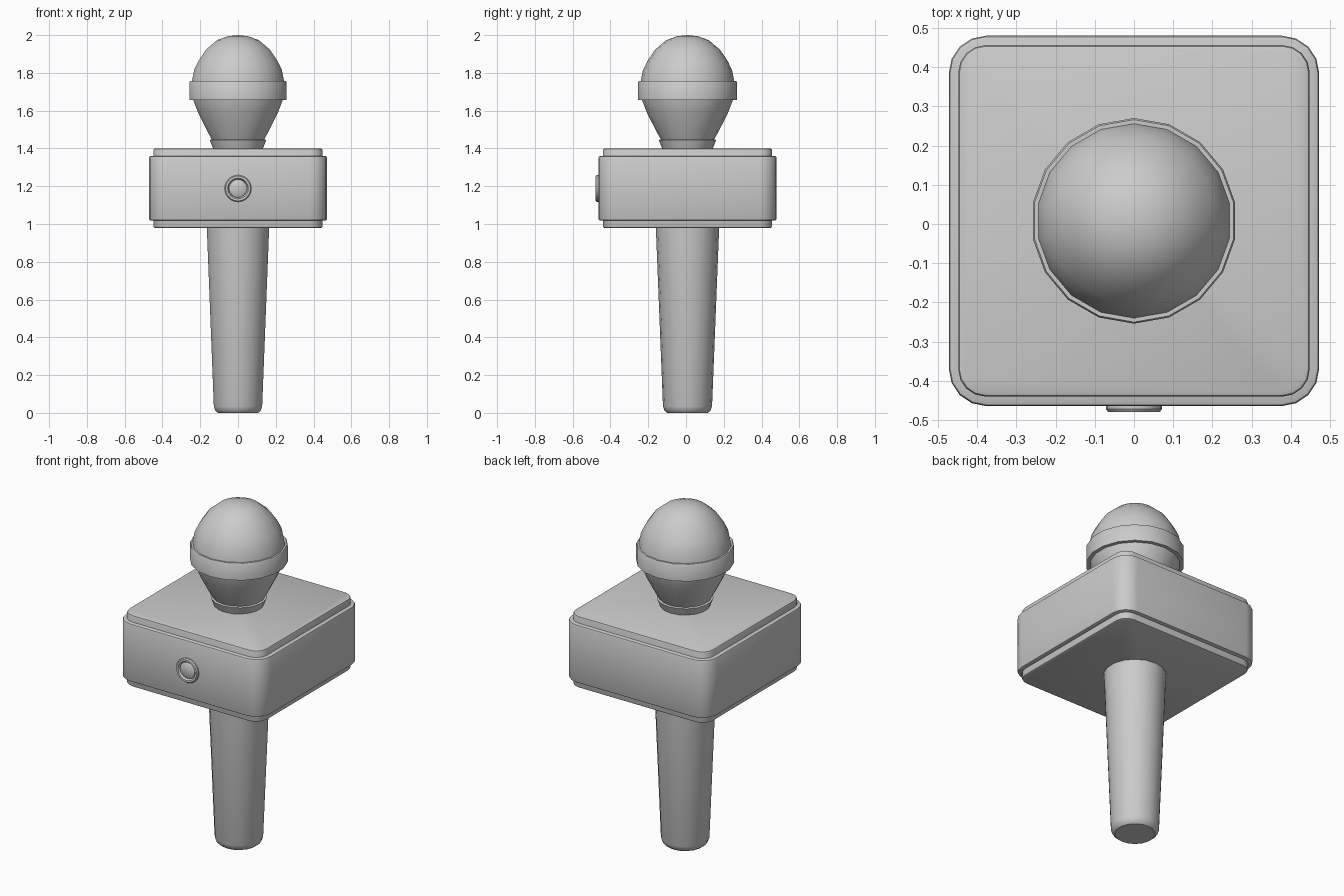
import bpy, bmesh, math
from mathutils import Matrix

if "Cube" in bpy.data.objects:
    bpy.data.objects.remove(bpy.data.objects["Cube"])

CY = 0.008  # the body sits slightly behind the button


def finish(name, bm, angle=35):
    bmesh.ops.recalc_face_normals(bm, faces=bm.faces)
    me = bpy.data.meshes.new(name)
    bm.to_mesh(me)
    bm.free()
    ob = bpy.data.objects.new(name, me)
    bpy.context.collection.objects.link(ob)
    bpy.ops.object.select_all(action='DESELECT')
    ob.select_set(True)
    bpy.context.view_layer.objects.active = ob
    bpy.ops.object.shade_smooth_by_angle(angle=math.radians(angle))
    return ob


def lathe(name, profile, n=18, matrix=None, closed=False, angle=35):
    """Revolve (radius, height) points around z; one vertex points to +y."""
    bm = bmesh.new()
    rings = []
    for r, z in profile:
        if r < 1e-6:
            rings.append([bm.verts.new((0, 0, z))] * n)
        else:
            a = [math.pi / 2 + 2 * math.pi * i / n for i in range(n)]
            rings.append([bm.verts.new((r * math.cos(t), r * math.sin(t), z)) for t in a])
    pairs = list(zip(rings, rings[1:]))
    if closed:
        pairs.append((rings[-1], rings[0]))
    for lo, hi in pairs:
        for i in range(n):
            j = (i + 1) % n
            loop = list(dict.fromkeys((lo[i], lo[j], hi[j], hi[i])))
            bm.faces.new(loop)
    bm.transform(matrix or Matrix.Translation((0, CY, 0)))
    return finish(name, bm, angle)


def rounded_slab(name, half, radius, z0, z1, edge, segs=4):
    """Square slab with rounded corners and softened top and bottom rims."""
    bm = bmesh.new()
    rings = []
    for inset, z in ((edge, z0), (edge * .3, z0 + edge * .3), (0, z0 + edge),
                     (0, z1 - edge), (edge * .3, z1 - edge * .3), (edge, z1)):
        c, r, ring = half - radius, radius - inset, []
        for k, (sx, sy) in enumerate(((1, 1), (-1, 1), (-1, -1), (1, -1))):
            for s in range(segs + 1):
                t = (k + s / segs) * math.pi / 2
                ring.append(bm.verts.new((sx * c + r * math.cos(t),
                                          CY + sy * c + r * math.sin(t), z)))
        rings.append(ring)
    n = len(rings[0])
    for lo, hi in zip(rings, rings[1:]):
        for i in range(n):
            j = (i + 1) % n
            bm.faces.new((lo[i], lo[j], hi[j], hi[i]))
    bm.faces.new(rings[0][::-1])
    bm.faces.new(rings[-1])
    return finish(name, bm)


# Tapered handle
lathe("handle", [(0, 0), (0.108, 0), (0.122, 0.012), (0.13, 0.035),
                 (0.168, 0.99), (0, 0.99)])

# Square collar: wide band around a slightly smaller core
rounded_slab("collar_core", 0.448, 0.07, 0.978, 1.4, 0.01)
rounded_slab("collar_band", 0.472, 0.095, 1.018, 1.36, 0.01)

# Neck and egg-shaped grille
lathe("neck", [(0, 1.39), (0.13, 1.39), (0.152, 1.445), (0.13, 1.452), (0, 1.452)])
lathe("grille", [(0, 1.42), (0.125, 1.42), (0.163, 1.487), (0.213, 1.585),
                 (0.244, 1.665), (0.252, 1.72), (0.248, 1.755), (0.236, 1.815),
                 (0.213, 1.862), (0.172, 1.923), (0.113, 1.973), (0.055, 1.994), (0, 2.0)],
      angle=50)
lathe("grille_band", [(0.235, 1.657), (0.262, 1.657), (0.262, 1.75),
                      (0.258, 1.756), (0.235, 1.756)], closed=True)

# Front button with raised rim
front = Matrix.Translation((0, -0.464, 1.188)) @ Matrix.Rotation(math.pi / 2, 4, 'X')
lathe("button_rim", [(0.046, -0.01), (0.071, -0.01), (0.071, 0.008), (0.066, 0.015),
                     (0.055, 0.015), (0.05, 0.008)], 24, front, closed=True)
lathe("button", [(0.048, -0.01), (0.047, 0.006), (0.04, 0.011), (0, 0.013)], 24, front)
